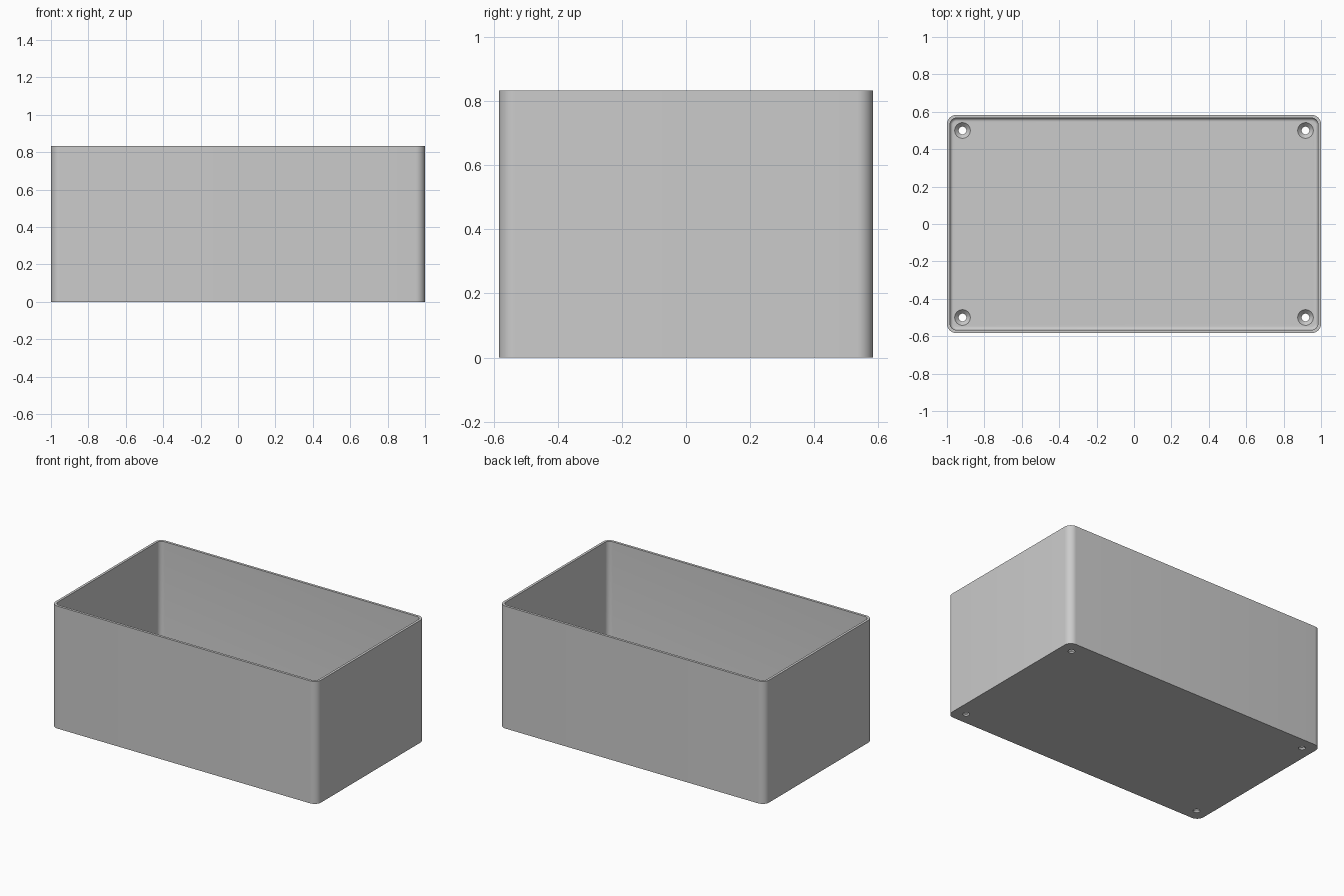
import bpy, bmesh, math

cube = bpy.data.objects.get("Cube")
if cube:
    bpy.data.objects.remove(cube, do_unlink=True)

# Main sizes
HALF_X, HALF_Y, HEIGHT = 1.0, 0.583, 0.833
CORNER, WALL, FLOOR, FILLET = 0.05, 0.017, 0.033, 0.017
HOLE_X, HOLE_Y, HOLE_R, SINK_R, SINK_DEPTH = 0.917, 0.5, 0.021, 0.042, 0.022
STEPS = 10

grey = bpy.data.materials.new("plain_grey")
grey.use_nodes = True
grey.diffuse_color = (0.6, 0.6, 0.6, 1)
grey.node_tree.nodes["Principled BSDF"].inputs["Base Color"].default_value = grey.diffuse_color


def make_object(name, bm):
    bmesh.ops.recalc_face_normals(bm, faces=bm.faces)
    mesh = bpy.data.meshes.new(name)
    bm.to_mesh(mesh)
    bm.free()
    mesh.materials.append(grey)
    obj = bpy.data.objects.new(name, mesh)
    bpy.context.collection.objects.link(obj)
    return obj


def loft(bm, rings):
    """Skin a stack of equal point rings and cap both ends."""
    loops = [[bm.verts.new(p) for p in ring] for ring in rings]
    n = len(loops[0])
    for a, b in zip(loops, loops[1:]):
        for i in range(n):
            j = (i + 1) % n
            bm.faces.new((a[i], a[j], b[j], b[i]))
    bm.faces.new(loops[0])
    bm.faces.new(loops[-1])


def rounded_ring(inset, z):
    r = CORNER - inset
    points = []
    for quarter, (sx, sy) in enumerate(((1, 1), (-1, 1), (-1, -1), (1, -1))):
        for k in range(STEPS + 1):
            a = (quarter + k / STEPS) * math.pi / 2
            points.append((sx * (HALF_X - CORNER) + r * math.cos(a),
                           sy * (HALF_Y - CORNER) + r * math.sin(a), z))
    return points


def circle(cx, cy, r, z, n=32):
    return [(cx + r * math.cos(i * math.tau / n),
             cy + r * math.sin(i * math.tau / n), z) for i in range(n)]


# Open box: outer wall, flat rim, inner wall, rounded floor edge
rings = [rounded_ring(0, 0), rounded_ring(0, HEIGHT), rounded_ring(WALL, HEIGHT)]
for k in range(7):
    a = k / 6 * math.pi / 2
    rings.append(rounded_ring(WALL + FILLET * (1 - math.cos(a)),
                              FLOOR + FILLET * (1 - math.sin(a))))
bm = bmesh.new()
loft(bm, rings)
box = make_object("open_box", bm)

# Countersunk screw holes through the floor corners
bm = bmesh.new()
for sx in (-1, 1):
    for sy in (-1, 1):
        x, y = sx * HOLE_X, sy * HOLE_Y
        loft(bm, [circle(x, y, HOLE_R, -0.05),
                  circle(x, y, HOLE_R, FLOOR - SINK_DEPTH),
                  circle(x, y, SINK_R, FLOOR),
                  circle(x, y, SINK_R, FLOOR + 0.03)])
cutter = make_object("screw_hole_cutter", bm)
cutter.hide_render = True

cut = box.modifiers.new("screw_holes", "BOOLEAN")
cut.operation = "DIFFERENCE"
cut.solver = "EXACT"
cut.object = cutter

bpy.ops.object.select_all(action="DESELECT")
box.select_set(True)
bpy.context.view_layer.objects.active = box
bpy.ops.object.modifier_apply(modifier=cut.name)
bpy.data.objects.remove(cutter, do_unlink=True)
bpy.ops.object.shade_smooth_by_angle(angle=math.radians(30))
